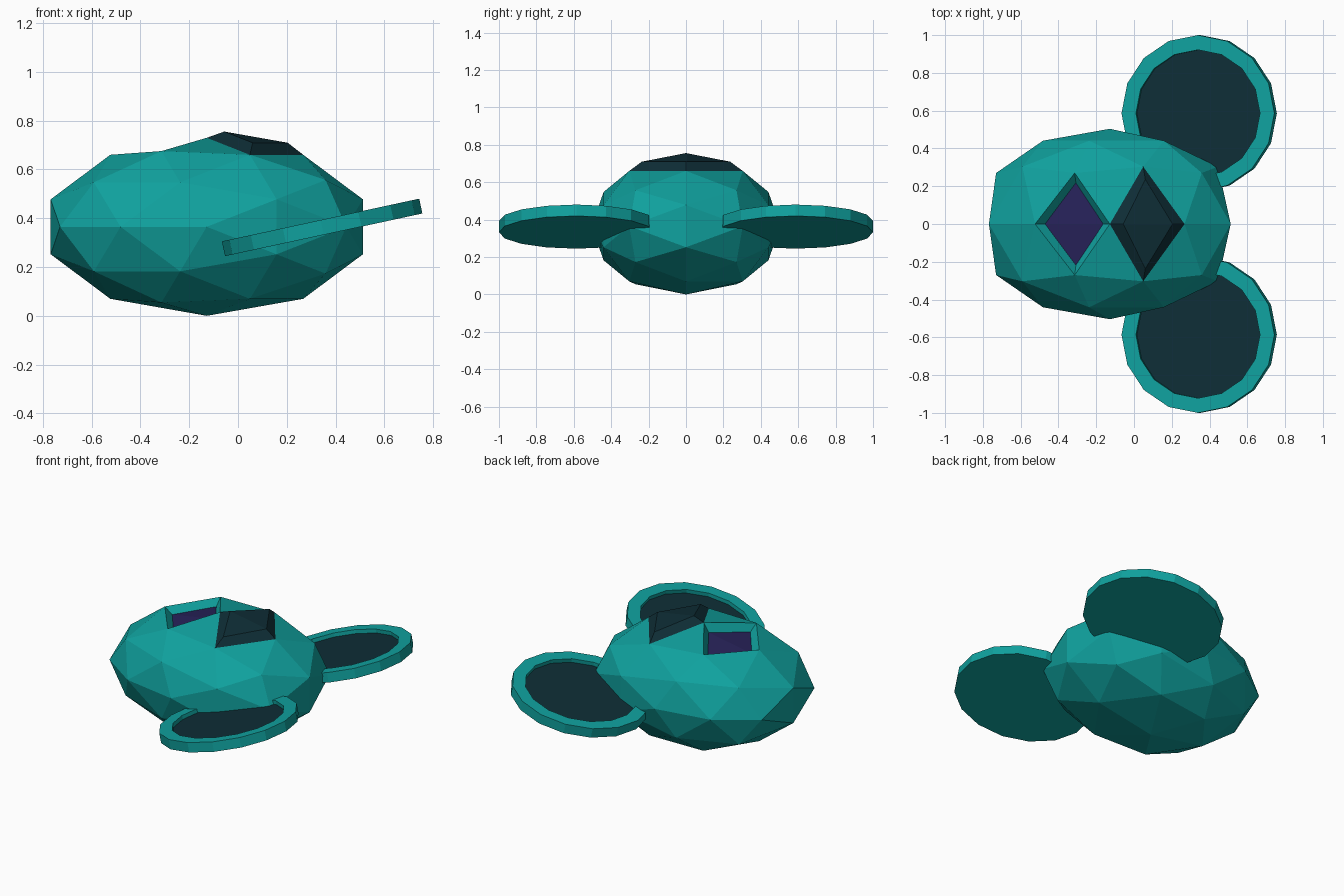
import bpy, bmesh, math
from mathutils import Vector, Matrix

if "Cube" in bpy.data.objects:
    bpy.data.objects.remove(bpy.data.objects["Cube"])


def material(name, rgb):
    m = bpy.data.materials.new(name)
    m.diffuse_color = (*rgb, 1.0)
    m.use_nodes = True
    m.node_tree.nodes["Principled BSDF"].inputs["Base Color"].default_value = m.diffuse_color
    return m


TEAL = material("teal", (0.005, 0.36, 0.345))
DARK = material("dark_slate", (0.0045, 0.027, 0.037))
PURPLE = material("deep_purple", (0.020, 0.016, 0.10))


def finish(bm, name):
    mesh = bpy.data.meshes.new(name)
    bm.to_mesh(mesh)
    bm.free()
    for m in (TEAL, DARK, PURPLE):
        mesh.materials.append(m)
    obj = bpy.data.objects.new(name, mesh)
    bpy.context.collection.objects.link(obj)
    return obj


# Body: half an icosphere laid on its side, fattened and mirrored across y
bm = bmesh.new()
bmesh.ops.create_icosphere(bm, subdivisions=2, radius=1.0)
bmesh.ops.delete(bm, geom=[v for v in bm.verts if v.co.z > 0.01], context='VERTS')
for v in bm.verts:
    a, b, c = v.co
    y = 0.0 if c > -0.01 else 0.081 + 0.423 * -c
    v.co = (-0.128 + 0.673 * a, y, 0.365 + 0.365 * b)
dup = bmesh.ops.duplicate(bm, geom=bm.verts[:] + bm.edges[:] + bm.faces[:])
for g in dup["geom"]:
    if isinstance(g, bmesh.types.BMVert):
        g.co.y = -g.co.y
bmesh.ops.remove_doubles(bm, verts=bm.verts[:], dist=0.001)
bmesh.ops.recalc_face_normals(bm, faces=bm.faces[:])


def diamond(side, scale, depth, mat, rim_mat):
    """Inset the pair of top faces on one side, then sink or raise them."""
    pair = []
    for f in bm.faces:
        c = f.calc_center_median()
        if abs(c.y) < 0.15 and c.z > 0.64 and (c.x + 0.128) * side > 0:
            pair.append(f)
    rim = bmesh.ops.inset_region(bm, faces=pair, thickness=0.0005)["faces"]
    for f in rim:
        f.material_index = rim_mat
    verts = {v for f in pair for v in f.verts}
    mid = sum((v.co for v in verts), Vector()) / len(verts)
    push = Vector((0.17 * side, 0, 0.985)) * depth
    for v in verts:
        v.co = mid + (v.co - mid) * Vector(scale) + push
    for f in pair:
        f.material_index = mat


diamond(1, (0.66, 0.78, 0.66), 0.044, 1, 1)      # raised dark hatch
diamond(-1, (0.78, 0.81, 0.78), -0.045, 2, 0)    # sunken purple window
finish(bm, "body")


# Dish fins: tilted 16-sided discs with a recessed dark top
def fin(name, side):
    bm = bmesh.new()
    bmesh.ops.create_cone(bm, cap_ends=True, segments=16, radius1=0.414,
                          radius2=0.414, depth=0.062)
    top = max(bm.faces, key=lambda f: f.calc_center_median().z)
    for depth, ratio in ((0.0, 0.336 / 0.414), (-0.025, 1.0)):
        bmesh.ops.inset_region(bm, faces=[top], thickness=0.0005)
        for v in top.verts:
            r = 0.414 if ratio < 1 else 0.336
            d = Vector((v.co.x, v.co.y)).normalized() * r * ratio
            v.co = (d.x, d.y, 0.031 + depth)
    top.material_index = 1
    bm.transform(Matrix.Translation((0.345, side * 0.586, 0.3625))
                 @ Matrix.Rotation(math.radians(-12.2), 4, 'Y'))
    finish(bm, name)


fin("left_fin", 1)
fin("right_fin", -1)
